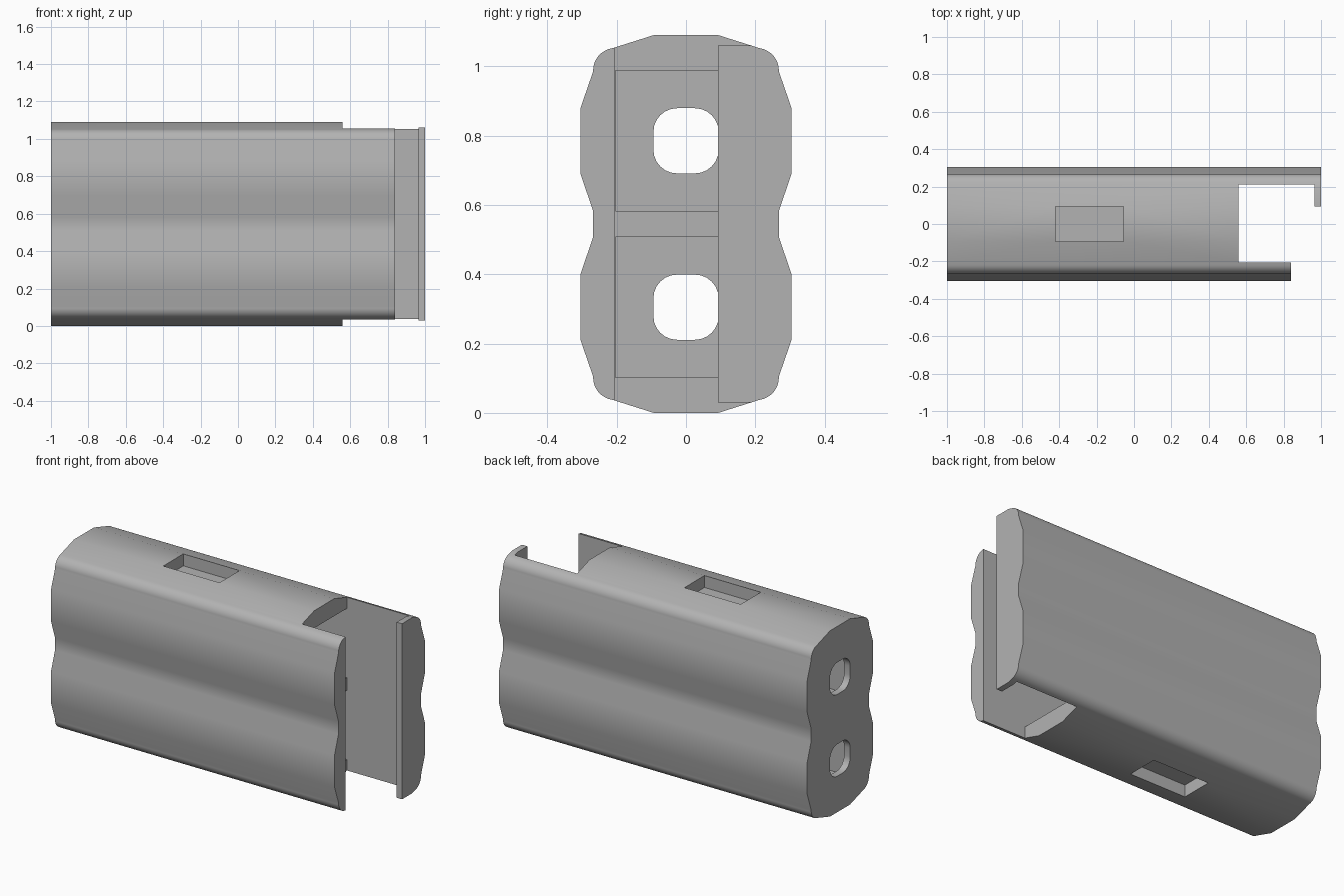
import bpy
import bmesh
import math
from mathutils import Vector

cube = bpy.data.objects.get("Cube")
if cube:
    bpy.data.objects.remove(cube, do_unlink=True)

grey = bpy.data.materials.new("plain grey")
grey.use_nodes = True
colour = (0.45, 0.45, 0.45, 1)
grey.diffuse_color = colour
grey.node_tree.nodes["Principled BSDF"].inputs["Base Color"].default_value = colour

MID = 0.545  # height of the mirror plane


def prism(name, points, along):
    """Close a flat outline and extrude it."""
    bm = bmesh.new()
    face = bm.faces.new([bm.verts.new(p) for p in points])
    new = bmesh.ops.extrude_face_region(bm, geom=[face])["geom"]
    verts = [v for v in new if isinstance(v, bmesh.types.BMVert)]
    bmesh.ops.translate(bm, verts=verts, vec=Vector(along))
    bmesh.ops.recalc_face_normals(bm, faces=bm.faces)
    mesh = bpy.data.meshes.new(name)
    bm.to_mesh(mesh)
    bm.free()
    mesh.materials.append(grey)
    obj = bpy.data.objects.new(name, mesh)
    bpy.context.collection.objects.link(obj)
    return obj


def box(name, x0, x1, y0, y1, z0, z1):
    outline = [(x0, y0, z0), (x1, y0, z0), (x1, y1, z0), (x0, y1, z0)]
    return prism(name, outline, (0, 0, z1 - z0))


def arc(cy, cz, radius, start, end, steps):
    angles = [math.radians(start + (end - start) * i / steps) for i in range(steps + 1)]
    return [(cy + radius * math.cos(a), cz + radius * math.sin(a)) for a in angles]


def cut(target, cutter):
    mod = target.modifiers.new("cut", "BOOLEAN")
    mod.operation = "DIFFERENCE"
    mod.solver = "EXACT"
    mod.object = cutter
    bpy.context.view_layer.objects.active = target
    bpy.ops.object.modifier_apply(modifier=mod.name)
    bpy.data.objects.remove(cutter, do_unlink=True)


# Twin-lobed shell: one quarter of the section, mirrored twice
quarter = [(0.268, 0.582), (0.305, 0.692), (0.305, 0.878), (0.268, 0.985)]
quarter += arc(0.203, 0.988, 0.065, 8, 82, 7) + [(0.093, 1.09)]
half = [(y, 2 * MID - z) for y, z in reversed(quarter)] + quarter
section = half + [(-y, z) for y, z in reversed(half)]
shell = prism("battery_housing", [(-1, y, z) for y, z in section], (2, 0, 0))

# Open end: short front wall, long back wall with an inward lip
plan = [(0.56, -0.205), (0.56, 0.21), (0.965, 0.21), (0.965, 0.093),
        (1.1, 0.093), (1.1, -0.4), (0.84, -0.4), (0.84, -0.205)]
cut(shell, prism("end_cutter", [(x, y, -0.1) for x, y in plan], (0, 0, 1.4)))

for side in (-1, 1):
    def span(a, b):
        return sorted((MID + side * a, MID + side * b))

    # Lip trim, inner chamber and shallow window
    cut(shell, box("lip_cutter", 0.95, 1.1, 0, 0.4, *span(0.515, 0.7)))
    cut(shell, box("chamber_cutter", -0.96, 0.7, -0.204, 0.209, *span(0.037, 0.443)))
    cut(shell, box("window_cutter", -0.42, -0.055, -0.093, 0.093, *span(0.475, 0.7)))

    # Rounded hole through the closed end
    hole = []
    for i, (sy, sz) in enumerate([(1, 1), (-1, 1), (-1, -1), (1, -1)]):
        hole += arc(sy * 0.026, MID + side * 0.24 + sz * 0.026, 0.068, i * 90, i * 90 + 90, 6)
    cut(shell, prism("hole_cutter", [(-1.1, y, z) for y, z in hole], (0.3, 0, 0)))

# Smooth sides with crisp edges
bpy.ops.object.select_all(action="DESELECT")
shell.select_set(True)
bpy.context.view_layer.objects.active = shell
bpy.ops.object.shade_smooth_by_angle(angle=math.radians(30))
